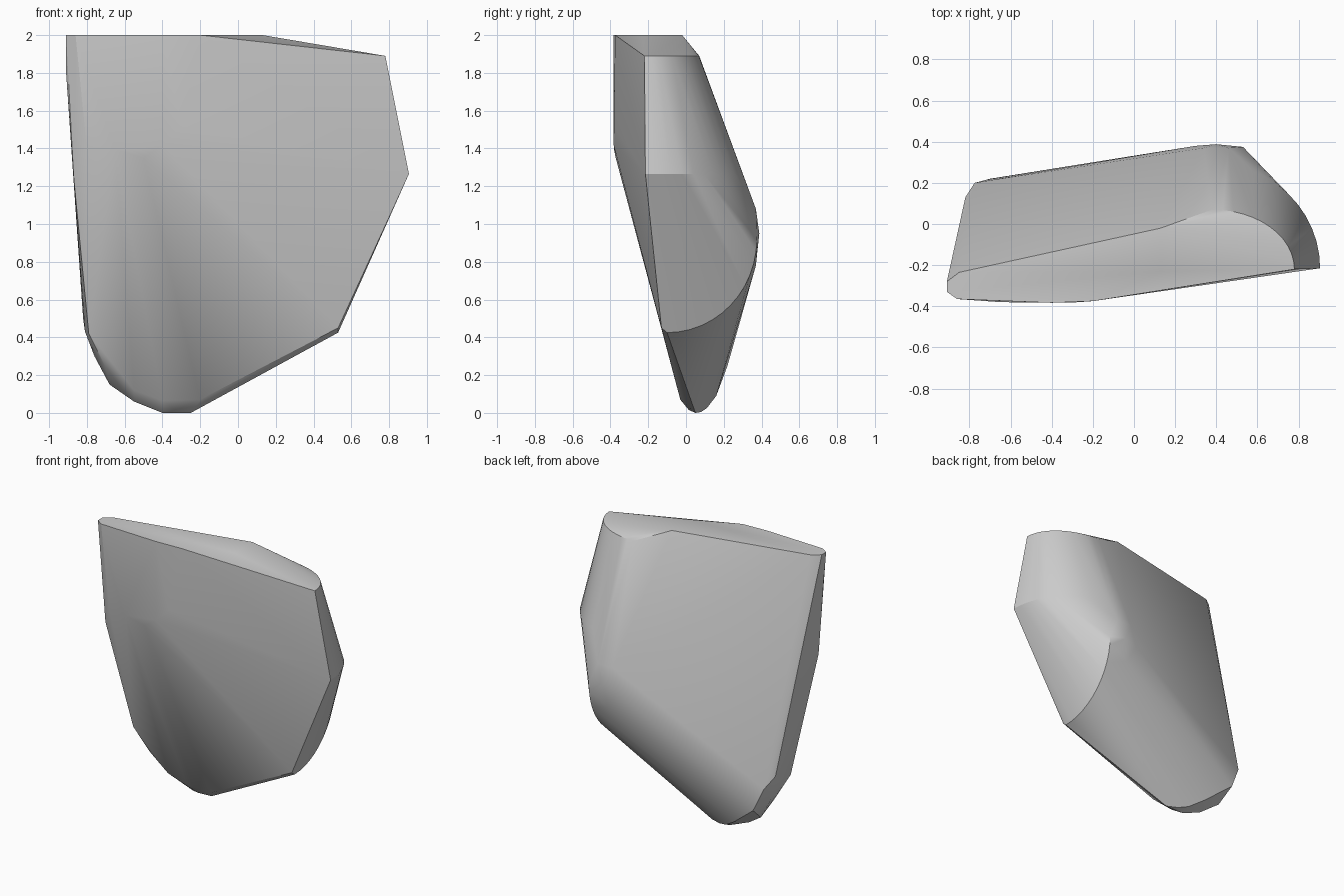
import bpy, bmesh, math

def arc(center, u, v, n=12):
    """Quarter ellipse around center, from center+u to center+v."""
    out = []
    for i in range(n + 1):
        t = math.pi / 2 * i / n
        out.append(tuple(c + a * math.cos(t) + b * math.sin(t)
                         for c, a, b in zip(center, u, v)))
    return out

# flat top rim
rim = [(-0.91, -0.28, 2), (-0.85, -0.235, 2), (0.13, -0.02, 2), (0.13, -0.23, 2),
       (-0.2, -0.375, 2), (-0.4, -0.383, 2), (-0.86, -0.365, 2), (-0.91, -0.33, 2),
       (-0.91, -0.3, 1.8)]
# rounded right end: shoulder, widest level, lower cut
right_end = (arc((0.38, -0.22, 1.89), (0.4, 0, 0), (0, 0.29, 0))
             + arc((0.38, -0.215, 1.265), (0.525, 0, 0), (0, 0.51, 0))
             + arc((0.53, -0.1, 0.92), (0, 0, -0.495), (0, 0.475, 0))
             + [(0.53, -0.13, 0.45)])
# rounded bulge at the back
back_bulge = [(0.4, 0.388, 0.95), (0.3, 0.38, 0.92), (0.46, 0.37, 1.08),
              (0.34, 0.37, 1.08), (0.46, 0.375, 0.84), (0.38, 0.37, 0.78)]
# soft bend in the front
front_bend = [(-0.4, -0.383, 1.42), (-0.3, -0.382, 1.52), (-0.65, -0.38, 1.39),
              (-0.5, -0.372, 1.35), (-0.8, -0.36, 1.4), (-0.87, -0.3, 1.25)]
# rounded foot
foot = [(-0.82, 0.13, 0.5), (-0.81, 0.03, 0.43), (-0.775, 0.2, 0.42),
        (-0.7, 0.22, 0.25), (-0.79, -0.09, 0.42), (-0.76, 0.1, 0.3),
        (-0.68, 0.1, 0.15), (-0.6, 0.19, 0.17), (-0.7, -0.03, 0.24),
        (-0.5, 0.16, 0.09), (-0.55, 0.05, 0.06), (-0.55, -0.03, 0.12),
        (-0.4, 0.05, 0), (-0.25, 0.05, 0), (-0.33, 0.08, 0.005),
        (-0.4, 0.11, 0.025), (-0.4, -0.025, 0.065), (-0.2, -0.03, 0.07),
        (-0.33, 0.015, 0.015)]

bm = bmesh.new()
for p in rim + right_end + back_bulge + front_bend + foot:
    bm.verts.new(p)
res = bmesh.ops.convex_hull(bm, input=bm.verts[:])
loose = [v for v in bm.verts if not v.link_faces]
bmesh.ops.delete(bm, geom=loose, context='VERTS')
bmesh.ops.dissolve_limit(bm, angle_limit=math.radians(0.5),
                         verts=bm.verts[:], edges=bm.edges[:])
bmesh.ops.recalc_face_normals(bm, faces=bm.faces[:])

mesh = bpy.data.meshes.new("stone_block")
bm.to_mesh(mesh)
bm.free()
block = bpy.data.objects.new("stone_block", mesh)
bpy.context.collection.objects.link(block)
bpy.context.view_layer.objects.active = block
block.select_set(True)
bpy.ops.object.shade_smooth_by_angle(angle=math.radians(25))
